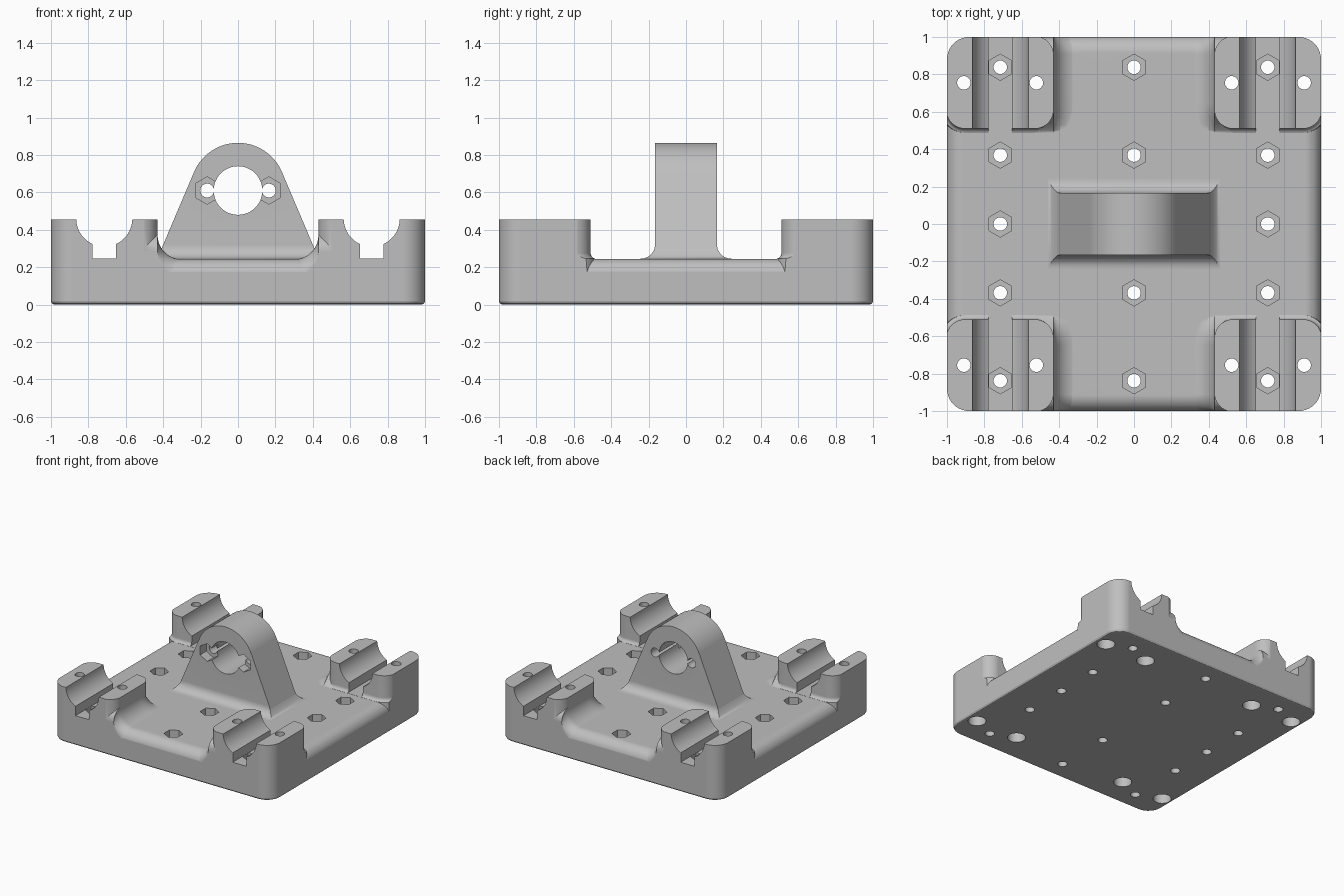
import bpy, bmesh
from math import sin, cos, pi, sqrt, asin, radians

cube = bpy.data.objects.get("Cube")
if cube:
    bpy.data.objects.remove(cube)

grey = bpy.data.materials.new("plain_grey")
grey.use_nodes = True
grey.diffuse_color = (0.52, 0.52, 0.52, 1)
grey.node_tree.nodes["Principled BSDF"].inputs["Base Color"].default_value = (0.52, 0.52, 0.52, 1)

FLOOR, TOP, ROUND = 0.245, 0.455, 0.09


def loft(bm, rings):
    """Skin closed rings of points into one capped solid."""
    rows = [[bm.verts.new(p) for p in ring] for ring in rings]
    n = len(rows[0])
    for a, b in zip(rows, rows[1:]):
        for i in range(n):
            j = (i + 1) % n
            bm.faces.new((a[i], a[j], b[j], b[i]))
    bm.faces.new(rows[0])
    bm.faces.new(rows[-1])


def make(name, bm):
    bmesh.ops.recalc_face_normals(bm, faces=bm.faces)
    mesh = bpy.data.meshes.new(name)
    bm.to_mesh(mesh)
    bm.free()
    mesh.materials.append(grey)
    obj = bpy.data.objects.new(name, mesh)
    bpy.context.collection.objects.link(obj)
    return obj


def combine(target, other, operation):
    mod = target.modifiers.new("combine", "BOOLEAN")
    mod.operation, mod.object, mod.solver = operation, other, "EXACT"
    bpy.context.view_layer.objects.active = target
    bpy.ops.object.modifier_apply(modifier=mod.name)
    bpy.data.objects.remove(other)


def round_rect(cx, cy, hx, hy, r, z, steps=10):
    ring = []
    for k, (sx, sy) in enumerate(((1, 1), (-1, 1), (-1, -1), (1, -1))):
        for i in range(steps + 1):
            a = (k + i / steps) * pi / 2
            ring.append((cx + sx * (hx - r) + r * cos(a), cy + sy * (hy - r) + r * sin(a), z))
    return ring


def disc(x, y, z, r, n, axis="z"):
    """Ring of n points, with a corner along y (or z for the y axis)."""
    ring = []
    for i in range(n):
        a = pi / 2 + 2 * pi * i / n
        u, v = r * cos(a), r * sin(a)
        ring.append((x + u, y + v, z) if axis == "z" else (x + u, y, z + v))
    return ring


def flare(t, r):
    """Outward spread of a concave fillet at height t above its foot."""
    return r - sqrt(max(0, r * r - (r - t) ** 2))


corners = [(sx, sy) for sx in (-1, 1) for sy in (-1, 1)]

# Plate with a rounded upper rim, slightly oversized and trimmed later
bm = bmesh.new()
rings = [round_rect(0, 0, 1.002, 1.002, 0.1, -0.1)]
for i in range(11):
    a = i / 10 * pi / 2
    inset = ROUND * (1 - cos(a))
    rings.append(round_rect(0, 0, 1.002 - inset, 1.002 - inset, 0.1 - inset,
                            FLOOR - ROUND + ROUND * sin(a)))
loft(bm, rings)
body = make("bearing_base", bm)

# Four corner blocks with small fillets at the foot
bm = bmesh.new()
for sx, sy in corners:
    spread = [(0.1, 0.03)] + [(FLOOR + t, flare(t, 0.03)) for t in (0.001, 0.004, 0.009, 0.017, 0.03)]
    spread.append((0.5, 0))
    loft(bm, [round_rect(sx * 0.717, sy * 0.757, 0.287 + f, 0.247 + f, 0.1 + f, z) for z, f in spread])
combine(body, make("corner_blocks", bm), "UNION")

# Large fillets along the inner block walls, falling away at both ends
bm = bmesh.new()
stations = [(0.48, 0, 0), (0.5, 0.06, 0), (0.53, 0.28, 0), (0.57, 0.65, 0), (0.61, 0.92, 0), (0.65, 1, 0)]
for i in range(11):
    a = i / 10 * pi / 2
    stations.append((1 - ROUND + ROUND * sin(a), 1, ROUND * (1 - cos(a))))
stations.append((1.001, 1, ROUND))
for sx, sy in corners:
    rings = []
    for y, scale, drop in stations:
        ring = [(sx * 0.55, sy * y, 0.1), (sx * 0.3, sy * y, 0.1)]
        for i in range(13):
            a = i / 12 * pi / 2
            z = FLOOR - 0.003 + scale * 0.13 * (1 - cos(a)) - drop
            ring.append((sx * (0.3 + 0.13 * sin(a)), sy * y, z))
        ring.append((sx * 0.55, sy * y, ring[-1][2]))
        rings.append(ring)
    loft(bm, rings)
combine(body, make("wall_fillets", bm), "UNION")

# Trim everything to the outer envelope, with its small bottom chamfer
bm = bmesh.new()
loft(bm, [round_rect(0, 0, 1 - i, 1 - i, 0.12 - i, z)
          for z, i in ((0, 0.017), (0.005, 0.007), (0.017, 0), (TOP, 0))])
combine(body, make("envelope", bm), "INTERSECT")

# Upright bearing support: round head with tangent sloping sides
HEAD, RADIUS, HALF = 0.61, 0.255, 0.165
start = radians(23.1)


def slope_x(z):
    return 0.43 - (z - 0.25) * 0.425


outline = [(slope_x(0.2), 0.2)]
for i in range(33):
    a = start + (pi - 2 * start) * i / 32
    outline.append((RADIUS * cos(a), HEAD + RADIUS * sin(a)))
outline.append((-slope_x(0.2), 0.2))
bm = bmesh.new()
loft(bm, [[(x, y, z) for x, z in outline] for y in (-HALF, HALF)])
combine(body, make("bearing_support", bm), "UNION")

# Concave skirt around the foot of the support
bm = bmesh.new()
rings = []
for t in (-0.04, 0, 0.003, 0.01, 0.02, 0.033, 0.05, 0.08):
    z, f = FLOOR + t, flare(max(t, 0), 0.08)
    hx, hy = slope_x(z) - 0.002 + 0.4 * f, HALF - 0.001 + f
    rings.append([(hx, hy, z), (-hx, hy, z), (-hx, -hy, z), (hx, -hy, z)])
loft(bm, rings)
combine(body, make("support_skirt", bm), "UNION")

# Shaft grooves with a slot below, plus the two small support bores
bm = bmesh.new()
a0 = asin(0.0625 / 0.15)
half = [(0.0625, FLOOR + 0.001)]
for i in range(13):
    a = a0 + (pi / 2 - a0) * i / 12
    half.append((0.15 * sin(a), 0.46 - 0.15 * cos(a)))
half.append((0.15, 0.6))
groove = half + [(-x, z) for x, z in reversed(half)]
for sx, sy in corners:
    loft(bm, [[(sx * 0.715 + x, sy * y, z) for x, z in groove] for y in (0.4, 1.1)])
for sx in (-1, 1):
    loft(bm, [disc(sx * 0.165, y, HEAD, 0.037, 24, "y") for y in (-0.3, 0.3)])
combine(body, make("groove_cutter", bm), "DIFFERENCE")

# Round holes: plate bolts, block bolts and the main bore
bolts = [(x, y) for x in (-0.715, 0, 0.715) for y in (-0.838, -0.368, 0, 0.368, 0.838) if x or y]
block_bolts = [(sx * x, sy * 0.755) for sx, sy in corners for x in (0.522, 0.91)]
bm = bmesh.new()
for x, y in bolts + block_bolts:
    loft(bm, [disc(x, y, z, 0.036, 24) for z in (-0.1, 0.6)])
loft(bm, [disc(0, y, HEAD, 0.13, 48, "y") for y in (-0.3, 0.3)])
combine(body, make("hole_cutter", bm), "DIFFERENCE")

# Hexagonal nut pockets and the counterbores underneath
bm = bmesh.new()
for x, y in bolts:
    loft(bm, [disc(x, y, z, 0.07, 6) for z in (0.145, 0.29)])
for x, y in block_bolts:
    loft(bm, [disc(x, y, z, 0.068, 32) for z in (-0.1, 0.15)])
for sx in (-1, 1):
    loft(bm, [disc(sx * 0.165, y, HEAD, 0.073, 6, "y") for y in (-0.3, -HALF + 0.08)])
combine(body, make("pocket_cutter", bm), "DIFFERENCE")

# Smooth curved surfaces, keeping the machined edges crisp
bpy.ops.object.select_all(action="DESELECT")
body.select_set(True)
bpy.context.view_layer.objects.active = body
bpy.ops.object.shade_smooth_by_angle(angle=radians(30))
weighted = body.modifiers.new("weighted_normals", "WEIGHTED_NORMAL")
weighted.keep_sharp = True
